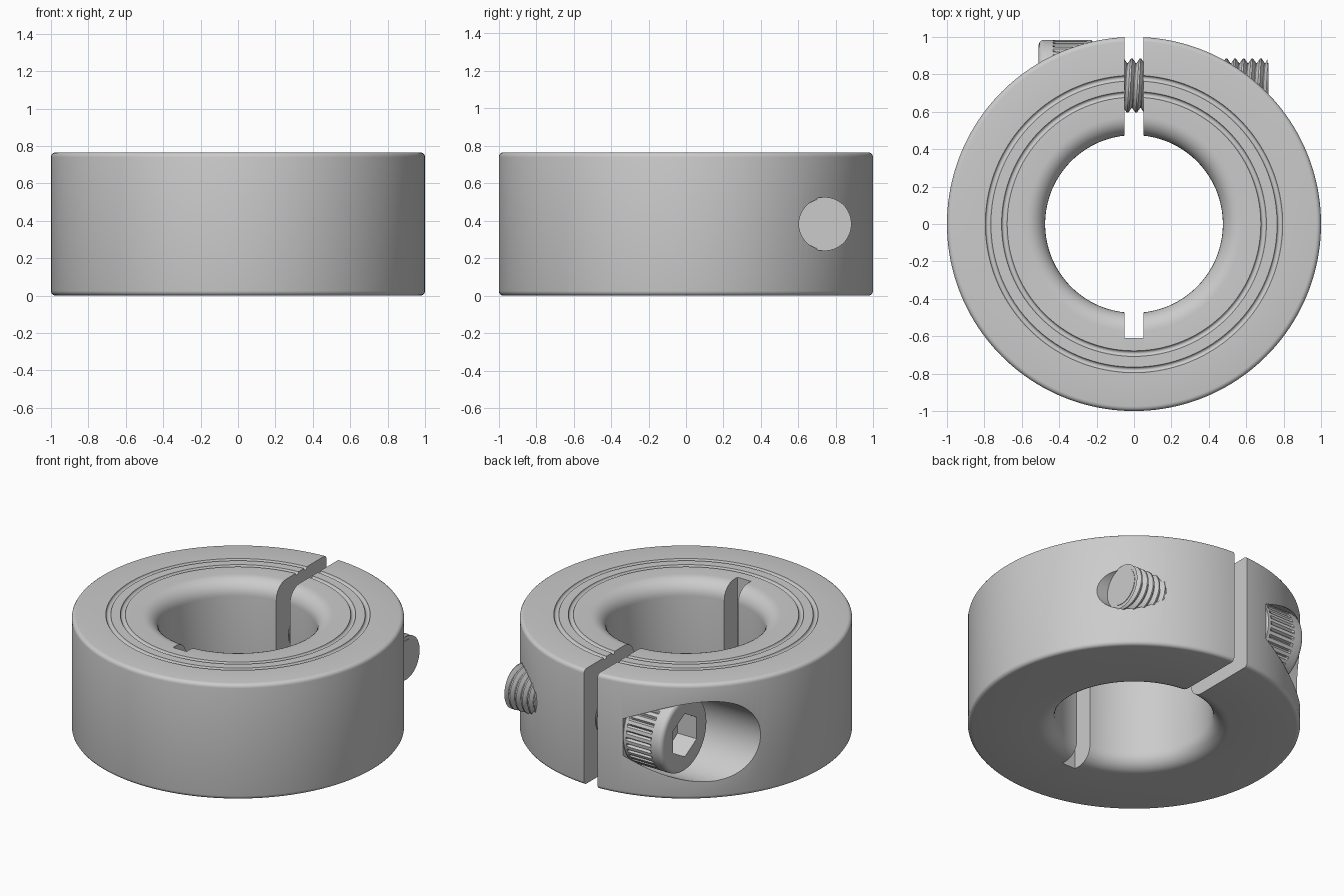
import bpy, bmesh
from math import sin, cos, pi, radians

if "Cube" in bpy.data.objects:
    bpy.data.objects.remove(bpy.data.objects["Cube"])

H = 0.765                 # collar height
AY, AZ = 0.74, H / 2      # clamp screw axis (runs along x)


def finish(name, bm):
    bmesh.ops.remove_doubles(bm, verts=bm.verts, dist=1e-5)
    bmesh.ops.recalc_face_normals(bm, faces=bm.faces)
    me = bpy.data.meshes.new(name)
    bm.to_mesh(me)
    bm.free()
    ob = bpy.data.objects.new(name, me)
    bpy.context.collection.objects.link(ob)
    return ob


def revolve(name, rows, n, place, closed=False, offset=lambda i, k: 0):
    """Spin (radius, height) rows; place() maps (r, angle, height) to a point."""
    bm = bmesh.new()
    rings = [[bm.verts.new(place(r + offset(i, k), 2 * pi * i / n, h)) for i in range(n)]
             for k, (r, h) in enumerate(rows)]
    for k in range(len(rows) if closed else len(rows) - 1):
        a, b = rings[k], rings[(k + 1) % len(rows)]
        for i in range(n):
            j = (i + 1) % n
            bm.faces.new((a[i], a[j], b[j], b[i]))
    return finish(name, bm)


def about_z(r, a, h):
    return (r * cos(a), r * sin(a), h)


def about_screw(r, a, h):
    return (h, AY + r * sin(a), AZ + r * cos(a))


def arc(cr, cz, rad, a0, a1, n):
    return [(cr + rad * cos(radians(a0 + (a1 - a0) * i / n)),
             cz + rad * sin(radians(a0 + (a1 - a0) * i / n))) for i in range(n + 1)]


def rod(name, r, x0, x1, n):
    return revolve(name, [(0, x0), (r, x0), (r, x1), (0, x1)], n, about_screw)


def cut(ob, cutter):
    m = ob.modifiers.new("cut", 'BOOLEAN')
    m.operation, m.solver, m.object = 'DIFFERENCE', 'EXACT', cutter
    select(ob)
    bpy.ops.object.modifier_apply(modifier=m.name)
    bpy.data.objects.remove(cutter)


def select(ob):
    bpy.ops.object.select_all(action='DESELECT')
    ob.select_set(True)
    bpy.context.view_layer.objects.active = ob


def smooth(ob):
    select(ob)
    bpy.ops.object.shade_smooth_by_angle(angle=radians(32))


# collar: rounded rim, filleted bore, two ring grooves on the top face
B, F, E = 0.475, 0.1, 0.025
profile = arc(B + F, F, F, 180, 270, 8) + arc(1 - E, E, E, -90, 0, 4) + arc(1 - E, H - E, E, 0, 90, 4)
for g in (0.78, 0.693):
    profile += arc(g, H, 0.015, 0, -180, 6)
profile += arc(B + F, H - F, F, 90, 180, 8)
collar = revolve("collar", profile, 160, about_z, closed=True)

# clamping slit and relief notch opposite
bm = bmesh.new()
bmesh.ops.create_cube(bm, size=1)
for v in bm.verts:
    v.co = (v.co.x * 0.1, 0.295 + v.co.y * 1.81, AZ + v.co.z * 2)
cut(collar, finish("slit_cutter", bm))

# screw head pocket and screw hole
cut(collar, rod("pocket_cutter", 0.265, -1.3, -0.22, 96))
cut(collar, rod("hole_cutter", 0.137, -0.4, 1.3, 48))
smooth(collar)

# screw head with knurled side
G = 0.245
head_rows = [(0, -0.22), (0.235, -0.22), (G, -0.23), (G, -0.25), (G, -0.262), (G, -0.42), (G, -0.432)]
head_rows += [(r, -x) for r, x in arc(G - 0.03, 0.48, 0.03, 0, 90, 5)] + [(0, -0.51)]
head = revolve("screw_head", head_rows, 144, about_screw,
               offset=lambda i, k: -0.014 if k in (4, 5) and i % 4 == 0 else 0)
cut(head, rod("socket_cutter", 0.143, -0.7, -0.37, 6))
smooth(head)

# threaded shank: helical strips clamped between flat ends
X0, X1, P, N = -0.23, 0.715, 0.046, 36
bm = bmesh.new()
ridge = ((0, 0.117), (0.4, 0.144), (0.6, 0.144), (1, 0.117))
steps = int((X1 - X0 + 2 * P) / P * N)
lines = []
for f, r in ridge:
    lines.append([bm.verts.new(about_screw(r, 2 * pi * j / N,
                                           min(max(X0 - P + P * (j / N + f), X0), X1)))
                  for j in range(steps)])
for a, b in zip(lines, lines[1:]):
    for j in range(steps - 1):
        bm.faces.new((a[j], a[j + 1], b[j + 1], b[j]))
bmesh.ops.remove_doubles(bm, verts=bm.verts, dist=1e-5)
bmesh.ops.dissolve_degenerate(bm, edges=bm.edges, dist=1e-5)
smooth(finish("screw_thread", bm))
smooth(rod("screw_core", 0.12, X0, X1 + 0.003, N))
